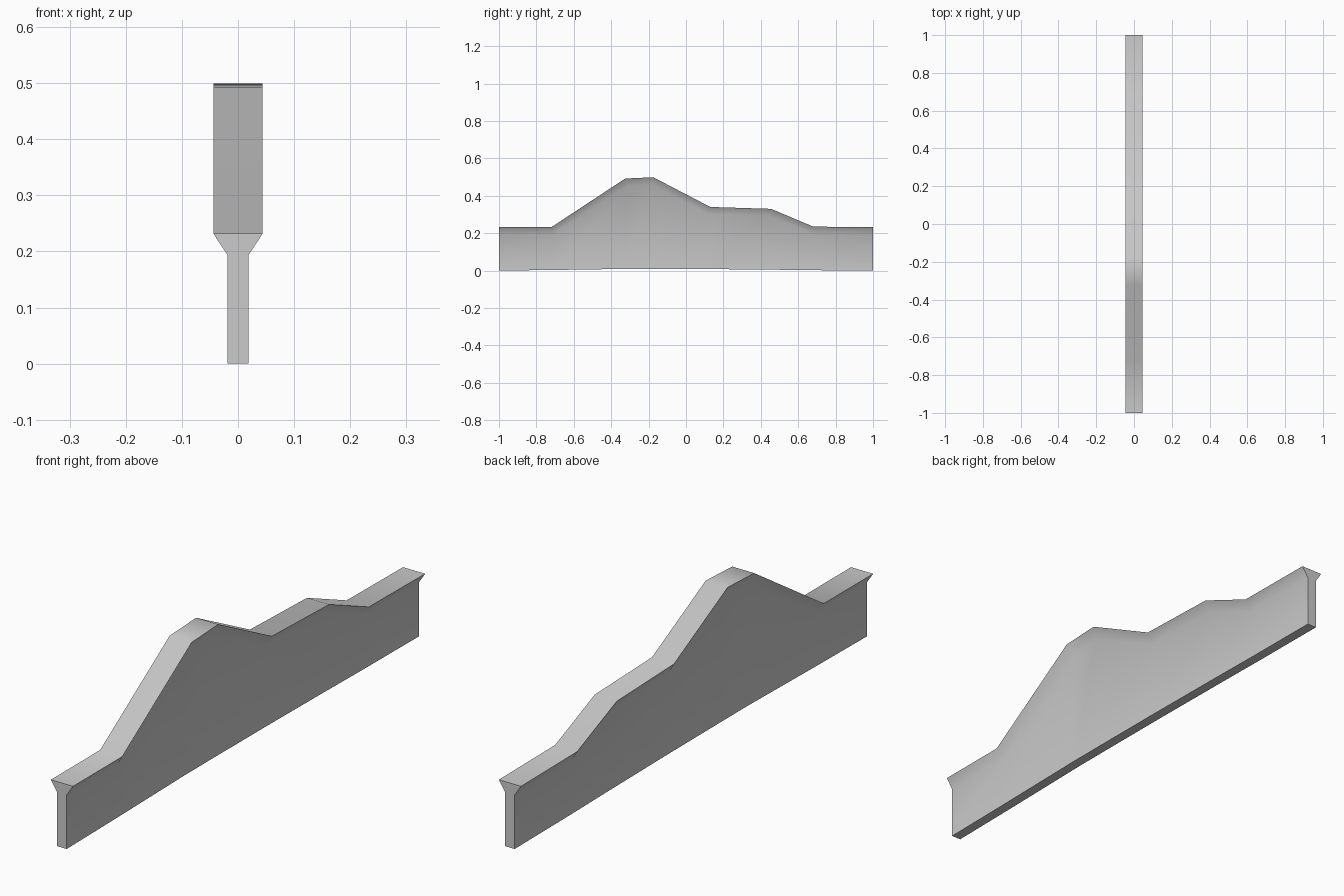
import bpy, bmesh, math
from mathutils import Vector

if "Cube" in bpy.data.objects:
    bpy.data.objects.remove(bpy.data.objects["Cube"])

BASE_W, CAP_W, CAP_H = 0.019, 0.044, 0.038

# Side profile: y, top height, underside height
STATIONS = [(-1, .232, 0), (-.72, .232, .003), (-.325, .492, .009), (-.175, .499, .009),
            (.13, .340, .008), (.455, .330, .005), (.68, .235, .002), (1, .232, 0)]


def neck_point(i):
    """Point where the flared cap meets the wall: mitred offset below the top line."""
    p = [Vector((y, t)) for y, t, _ in STATIONS]
    dirs = [(p[b] - p[a]).normalized() for a, b in ((i - 1, i), (i, i + 1))
            if a >= 0 and b < len(p)]
    normals = [Vector((-d.y, d.x)) for d in dirs]
    if len(normals) == 1:
        return p[i] - Vector((0, CAP_H))
    m = (normals[0] + normals[1]).normalized()
    return p[i] - m * (CAP_H / m.dot(normals[0]))


# Wall with flared cap, lofted through one section per station
bm = bmesh.new()
rings = []
for i, (y, top, low) in enumerate(STATIONS):
    n = neck_point(i)
    half = [(BASE_W, y, low), (BASE_W, n.x, n.y), (CAP_W, y, top)]
    section = half + [(-x, py, z) for x, py, z in reversed(half)]
    rings.append([bm.verts.new(c) for c in section])
for a, b in zip(rings, rings[1:]):
    for k in range(6):
        j = (k + 1) % 6
        bm.faces.new((a[k], a[j], b[j], b[k]))
bm.faces.new(rings[0])
bm.faces.new(rings[-1])
bmesh.ops.recalc_face_normals(bm, faces=bm.faces)

mesh = bpy.data.meshes.new("barrier_wall")
bm.to_mesh(mesh)
bm.free()
wall = bpy.data.objects.new("barrier_wall", mesh)
bpy.context.collection.objects.link(wall)
bpy.context.view_layer.objects.active = wall
wall.select_set(True)
bpy.ops.object.shade_smooth_by_angle(angle=math.radians(40))
